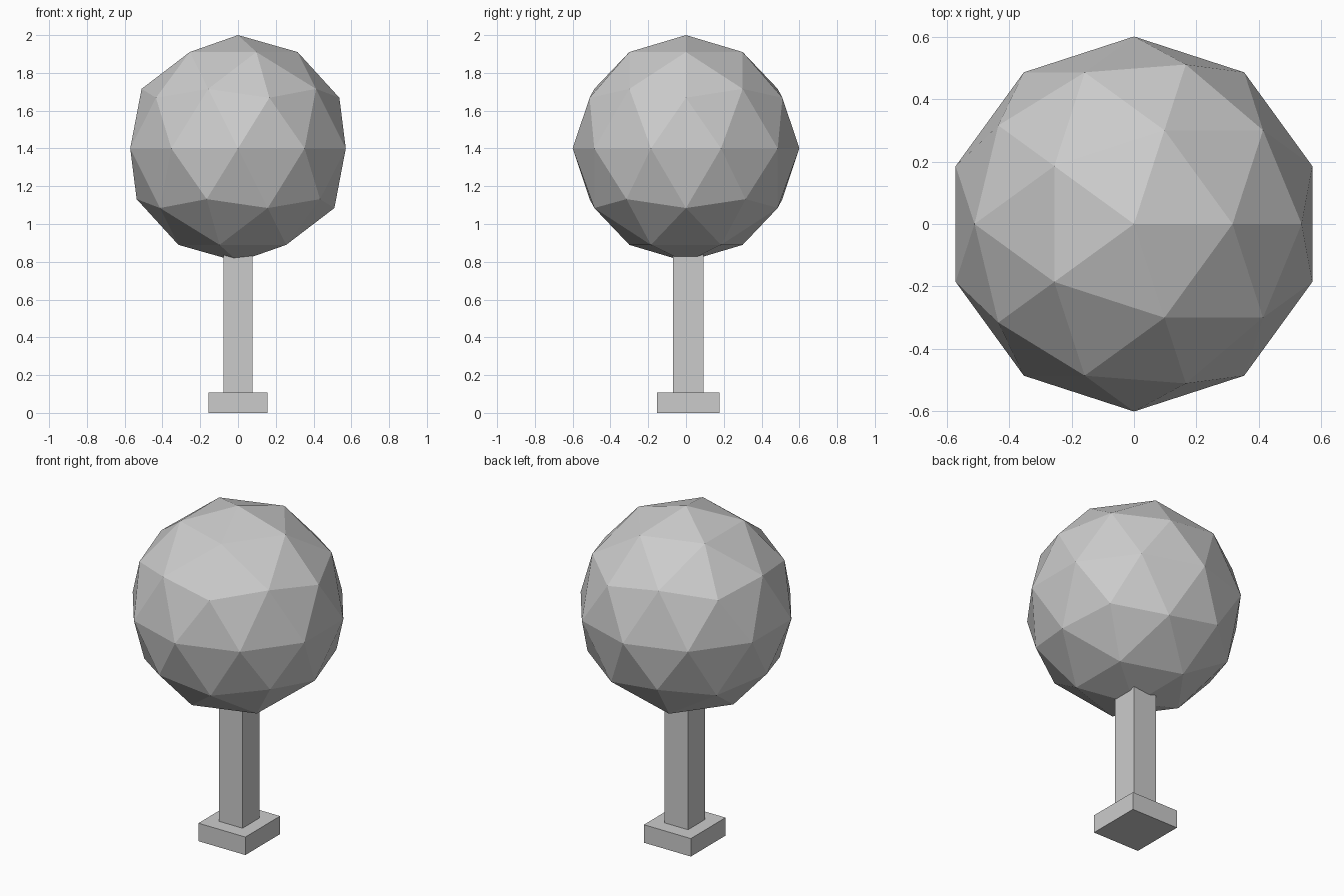
import bpy

# Remove the default cube
cube = bpy.data.objects.get("Cube")
if cube:
    bpy.data.objects.remove(cube, do_unlink=True)

# One plain grey for everything
grey = bpy.data.materials.new("plain_grey")
grey.use_nodes = True
colour = (0.6, 0.6, 0.6, 1)
grey.diffuse_color = colour
grey.node_tree.nodes["Principled BSDF"].inputs["Base Color"].default_value = colour


def finish(name):
    obj = bpy.context.object
    obj.name = name
    obj.data.materials.append(grey)
    return obj


def block(name, width, depth, bottom, top, y=0.012):
    bpy.ops.mesh.primitive_cube_add(size=1, location=(0, y, (bottom + top) / 2))
    obj = finish(name)
    obj.scale = (width, depth, top - bottom)
    bpy.ops.object.transform_apply(location=False, rotation=False, scale=True)
    return obj


# Square foot and post
block("base", 0.312, 0.33, 0, 0.108)
block("trunk", 0.156, 0.161, 0.108, 0.9)

# Faceted round crown
bpy.ops.mesh.primitive_ico_sphere_add(subdivisions=2, radius=0.6, location=(0, 0, 1.4))
finish("crown")
